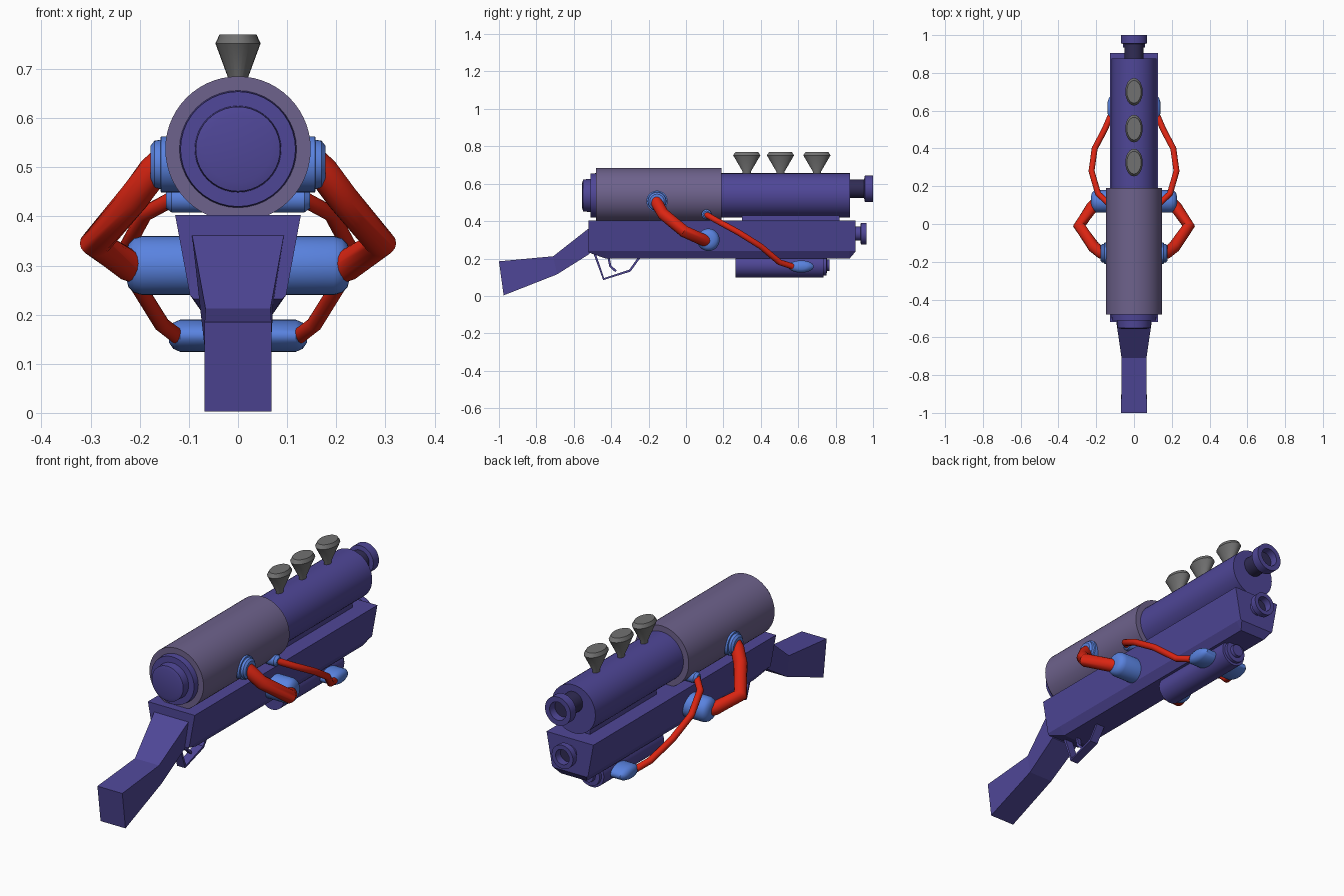
import bpy, bmesh, math
from mathutils import Vector, Matrix

cube = bpy.data.objects.get("Cube")
if cube:
    bpy.data.objects.remove(cube, do_unlink=True)


def material(name, r, g, b):
    m = bpy.data.materials.new(name)
    m.use_nodes = True
    m.diffuse_color = (r, g, b, 1)
    m.node_tree.nodes["Principled BSDF"].inputs["Base Color"].default_value = (r, g, b, 1)
    return m


NAVY = material("navy violet", 0.078, 0.062, 0.31)
DARK = material("dark navy", 0.03, 0.025, 0.09)
MAUVE = material("grey mauve", 0.155, 0.122, 0.262)
BLUE = material("sky blue", 0.1, 0.225, 0.74)
RED = material("hose red", 0.7, 0.018, 0.006)
GREY = material("mid grey", 0.165, 0.165, 0.165)


def finish(bm, name, mat, smooth=35):
    bmesh.ops.recalc_face_normals(bm, faces=bm.faces)
    mesh = bpy.data.meshes.new(name)
    bm.to_mesh(mesh)
    bm.free()
    obj = bpy.data.objects.new(name, mesh)
    bpy.context.collection.objects.link(obj)
    mesh.materials.append(mat)
    if smooth:
        bpy.ops.object.select_all(action='DESELECT')
        obj.select_set(True)
        bpy.context.view_layer.objects.active = obj
        bpy.ops.object.shade_smooth_by_angle(angle=math.radians(smooth))
    return obj


def skin(bm, rings):
    """Bridge equal rings of points and cap both ends."""
    loops = [[bm.verts.new(p) for p in ring] for ring in rings]
    for a, b in zip(loops, loops[1:]):
        for i in range(len(a)):
            j = (i + 1) % len(a)
            bm.faces.new((a[i], a[j], b[j], b[i]))
    bm.faces.new(loops[0][::-1])
    bm.faces.new(loops[-1])


def lathe(name, mat, axis, center, profile, squash=(1, 1, 1), sides=40):
    """Turn (offset, radius) pairs around an axis through center."""
    turn = Vector((0, 0, 1)).rotation_difference(Vector(axis)).to_matrix()
    bm = bmesh.new()
    rings = []
    for h, r in profile:
        ring = []
        for i in range(sides):
            a = math.tau * i / sides
            p = turn @ Vector((r * math.cos(a), r * math.sin(a), h))
            ring.append(Vector(center) + p * Vector(squash))
        rings.append(ring)
    skin(bm, rings)
    return finish(bm, name, mat)


def hose(name, points, radius):
    """Round tube through a mirrored path, jointed at each point."""
    pts = [Vector(p) for p in points]
    bm = bmesh.new()
    rings = []
    up = Vector((0, 0, 1))
    for i, p in enumerate(pts):
        t = (pts[min(i + 1, len(pts) - 1)] - pts[max(i - 1, 0)]).normalized()
        u = (up - t * up.dot(t)).normalized()
        v = t.cross(u)
        rings.append([p + radius * (u * math.cos(a) + v * math.sin(a))
                      for a in (math.tau * k / 16 for k in range(16))])
    skin(bm, rings)
    return finish(bm, name, RED, 50)


def box(name, mat, size, center):
    bm = bmesh.new()
    bmesh.ops.create_cube(bm, size=1)
    bmesh.ops.scale(bm, vec=size, verts=bm.verts)
    bmesh.ops.translate(bm, vec=center, verts=bm.verts)
    return finish(bm, name, mat, 0)


def strip(name, path, half_width, thick):
    """Flat bent band following a (y, z) path."""
    bm = bmesh.new()
    rings = []
    for i, p in enumerate(path):
        p = Vector(p)
        t = (Vector(path[min(i + 1, len(path) - 1)]) - Vector(path[max(i - 1, 0)])).normalized()
        n = Vector((-t.y, t.x)) * thick
        rings.append([(x, p.x + s * n.x, p.y + s * n.y)
                      for x, s in ((-half_width, -1), (half_width, -1), (half_width, 1), (-half_width, 1))])
    skin(bm, rings)
    return finish(bm, name, NAVY, 0)


Y = (0, 1, 0)

# Rear tank with its stepped end cap
lathe("rear_tank", MAUVE, Y, (0, 0, 0.537), [(-0.48, 0.148), (0.19, 0.148)], sides=56)
lathe("rear_tank_cap", NAVY, Y, (0, 0, 0.537),
      [(-0.47, 0.12), (-0.51, 0.117), (-0.511, 0.088), (-0.55, 0.086), (-0.555, 0.068)])

# Front tank and flared, hollow upper muzzle
lathe("front_tank", NAVY, Y, (0, 0, 0.537), [(0.18, 0.119), (0.877, 0.119)], sides=48)
lathe("upper_muzzle_neck", DARK, Y, (0, 0, 0.573), [(0.87, 0.05), (0.955, 0.05)])
lathe("upper_muzzle", NAVY, Y, (0, 0, 0.573),
      [(0.952, 0.05), (0.956, 0.07), (1.0, 0.07), (1.0, 0.045), (0.96, 0.042)])
lathe("upper_muzzle_bore", DARK, Y, (0, 0, 0.573), [(0.958, 0.042), (0.963, 0.042)])
box("tank_spacer", NAVY, (0.1, 0.52, 0.04), (0, 0.56, 0.415))

# Filler funnels along the front tank
for i, y in enumerate((0.325, 0.505, 0.7)):
    lathe(f"funnel_{i + 1}", GREY, (0, 0, 1), (0, y, 0),
          [(0.63, 0.022), (0.665, 0.022), (0.752, 0.073), (0.77, 0.06)],
          squash=(0.63, 1, 1), sides=24)

# Main body: tapered section with chamfered lower ends
bm = bmesh.new()
rings = []
for y, low, half in ((-0.52, 0.232, 0.09), (-0.43, 0.2, 0.07),
                     (0.875, 0.2, 0.07), (0.905, 0.235, 0.09)):
    rings.append([(-0.128, y, 0.403), (0.128, y, 0.403), (0.098, y, 0.24),
                  (half, y, low), (-half, y, low), (-0.098, y, 0.24)])
skin(bm, rings)
finish(bm, "main_body", NAVY, 0)

# Lower muzzle
lathe("lower_muzzle", NAVY, Y, (0, 0, 0.333),
      [(0.9, 0.037), (0.932, 0.037), (0.935, 0.058), (0.965, 0.058), (0.965, 0.037), (0.925, 0.035)])
lathe("lower_muzzle_bore", DARK, Y, (0, 0, 0.333), [(0.926, 0.035), (0.93, 0.035)])

# Shoulder stock: sections as y, top z, bottom z, top and bottom half widths
bm = bmesh.new()
rings = []
for yt, top, yb, low, wt, wb in ((-1.0, 0.185, -0.975, 0.003, 0.068, 0.068),
                                 (-0.71, 0.212, -0.69, 0.115, 0.066, 0.066),
                                 (-0.515, 0.365, -0.515, 0.225, 0.094, 0.072)):
    rings.append([(-wt, yt, top), (wt, yt, top), (wb, yb, low), (-wb, yb, low)])
skin(bm, rings)
finish(bm, "stock", NAVY, 0)

# Trigger and guard
strip("trigger_guard", [(-0.49, 0.23), (-0.44, 0.09), (-0.3, 0.135), (-0.25, 0.205)], 0.022, 0.006)
strip("trigger", [(-0.415, 0.21), (-0.405, 0.16), (-0.375, 0.132)], 0.01, 0.006)

# Tank slung below the body
lathe("under_tank", NAVY, Y, (0, 0, 0.164),
      [(0.265, 0.066), (0.735, 0.066), (0.736, 0.054), (0.752, 0.054), (0.753, 0.032), (0.768, 0.03)])

# Couplings and hoses on both sides
for side, s in (("left", 1), ("right", -1)):
    X = (s, 0, 0)
    lathe(f"{side}_tank_coupling", BLUE, X, (0, -0.155, 0.506),
          [(0.1, 0.057), (0.157, 0.057), (0.158, 0.05), (0.17, 0.048), (0.178, 0.038)], sides=32)
    lathe(f"{side}_small_coupling", BLUE, X, (0, 0.11, 0.435),
          [(0.07, 0.027), (0.135, 0.027), (0.147, 0.018)], sides=24)
    lathe(f"{side}_pump", BLUE, X, (0, 0.12, 0.3),
          [(0.08, 0.06), (0.195, 0.06), (0.212, 0.055), (0.223, 0.044), (0.228, 0.025)], sides=32)
    lathe(f"{side}_lower_coupling", BLUE, X, (0, 0.615, 0.157),
          [(0.04, 0.068), (0.118, 0.068), (0.132, 0.055), (0.14, 0.03)],
          squash=(1, 1, 0.48), sides=32)
    hose(f"{side}_thick_hose", [(s * 0.15, -0.16, 0.512), (s * 0.172, -0.153, 0.492),
                                (s * 0.212, -0.122, 0.438), (s * 0.29, -0.01, 0.345),
                                (s * 0.222, 0.09, 0.3), (s * 0.19, 0.12, 0.29)], 0.032)
    hose(f"{side}_thin_hose", [(s * 0.125, 0.1, 0.44), (s * 0.19, 0.16, 0.405),
                               (s * 0.225, 0.28, 0.34), (s * 0.208, 0.4, 0.265),
                               (s * 0.155, 0.5, 0.18), (s * 0.125, 0.57, 0.157)], 0.016)
